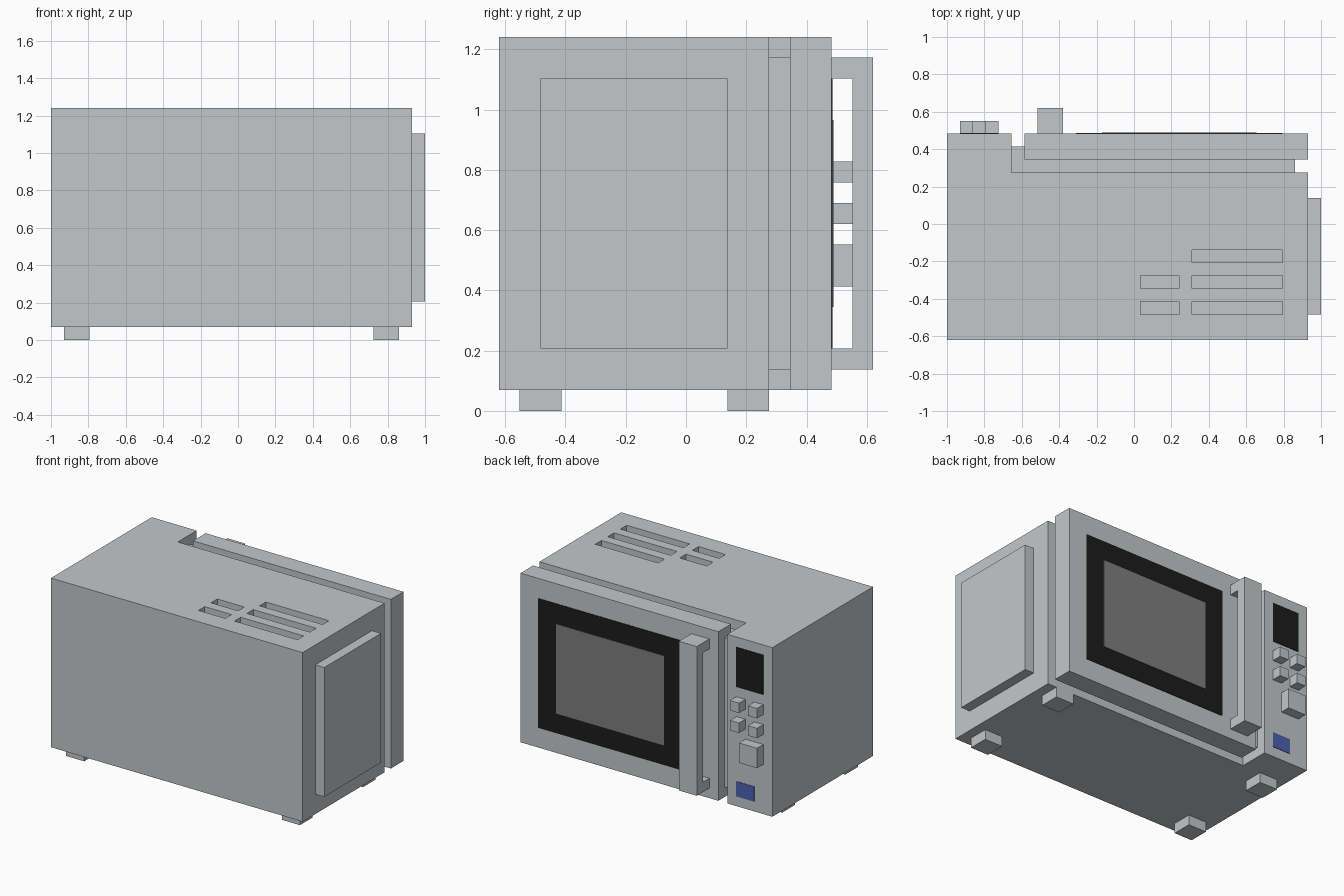
import bpy, bmesh

if "Cube" in bpy.data.objects:
    bpy.data.objects.remove(bpy.data.objects["Cube"])

U = 2 / 29  # one modelling unit: the model is 29 x 18 x 18 units


def material(name, rgb):
    m = bpy.data.materials.new(name)
    m.diffuse_color = (*rgb, 1)
    m.use_nodes = True
    m.node_tree.nodes["Principled BSDF"].inputs["Base Color"].default_value = m.diffuse_color
    return m


casing = material("casing_grey", (0.55, 0.575, 0.59))
black = material("black_glass", (0.012, 0.012, 0.012))
glass = material("window_grey", (0.21, 0.21, 0.21))
blue = material("blue_accent", (0.075, 0.12, 0.44))


def extrude_profile(name, profile, lo, hi, mat, axis="z"):
    """Extrude an outline: xy outline along z, or yz outline along x."""
    bm = bmesh.new()

    def place(a, b, c):
        x, y, z = (a, b, c) if axis == "z" else (c, a, b)
        return (x * U - 1, (y - 9) * U, z * U)

    face = bm.faces.new([bm.verts.new(place(a, b, lo)) for a, b in profile])
    top = bmesh.ops.extrude_face_region(bm, geom=[face])["geom"]
    for v in top:
        if isinstance(v, bmesh.types.BMVert):
            v.co[2 if axis == "z" else 0] += (hi - lo) * U
    bmesh.ops.recalc_face_normals(bm, faces=bm.faces)
    me = bpy.data.meshes.new(name)
    bm.to_mesh(me)
    bm.free()
    me.materials.append(mat)
    ob = bpy.data.objects.new(name, me)
    bpy.context.collection.objects.link(ob)
    return ob


def box(name, x, y, z, mat=casing):
    outline = [(x[0], y[0]), (x[1], y[0]), (x[1], y[1]), (x[0], y[1])]
    return extrude_profile(name, outline, z[0], z[1], mat)


# Main casing with the control column, L-shaped from above
body = extrude_profile(
    "body", [(0, 0), (28, 0), (28, 13), (5, 13), (5, 16), (0, 16)], 1, 18, casing)

# Vent slots cut one unit deep into the top
slots = [(19, 26, 2), (19, 26, 4), (19, 26, 6), (15, 18, 2), (15, 18, 4)]
for i, (x0, x1, y0) in enumerate(slots):
    cutter = box(f"vent_cutter_{i}", (x0, x1), (y0, y0 + 1), (17, 19))
    cutter.hide_render = True
    cutter.hide_viewport = True
    cutter.display_type = "WIRE"
    cut = body.modifiers.new("vent", "BOOLEAN")
    cut.operation = "DIFFERENCE"
    cut.object = cutter
    cut.solver = "EXACT"

# Recessed frame behind the door, wrapping its hinge-opposite edge
extrude_profile(
    "door_seal", [(5, 13), (27, 13), (27, 14), (6, 14), (6, 15), (5, 15)], 2, 17, casing)

# Door with dark surround and window
box("door", (6, 28), (14, 16), (1, 18))
box("window_surround", (10, 26), (16, 16.05), (3, 16), black)
box("window", (12, 24), (16.05, 16.1), (5, 14), glass)

# Handle: a bracket profile extruded sideways
extrude_profile(
    "door_handle",
    [(16, 2), (18, 2), (18, 17), (16, 17), (16, 16), (17, 16), (17, 3), (16, 3)],
    7, 9, casing, axis="x")

# Control column: display, four buttons, large button, plain accent patch
box("display", (1, 4), (16, 16.05), (13, 17), black)
for x in (1, 3):
    for z in (9, 11):
        box(f"button_{x}_{z}", (x, x + 1), (16, 17), (z, z + 1))
box("large_button", (1, 3), (16, 17), (6, 8))
box("accent_patch", (2, 4), (16, 16.05), (2, 3.5), blue)

# Raised side panel
box("side_panel", (28, 29), (2, 11), (3, 16))

# Feet
for x in (1, 25):
    for y in (1, 11):
        box(f"foot_{x}_{y}", (x, x + 2), (y, y + 2), (0, 1))
